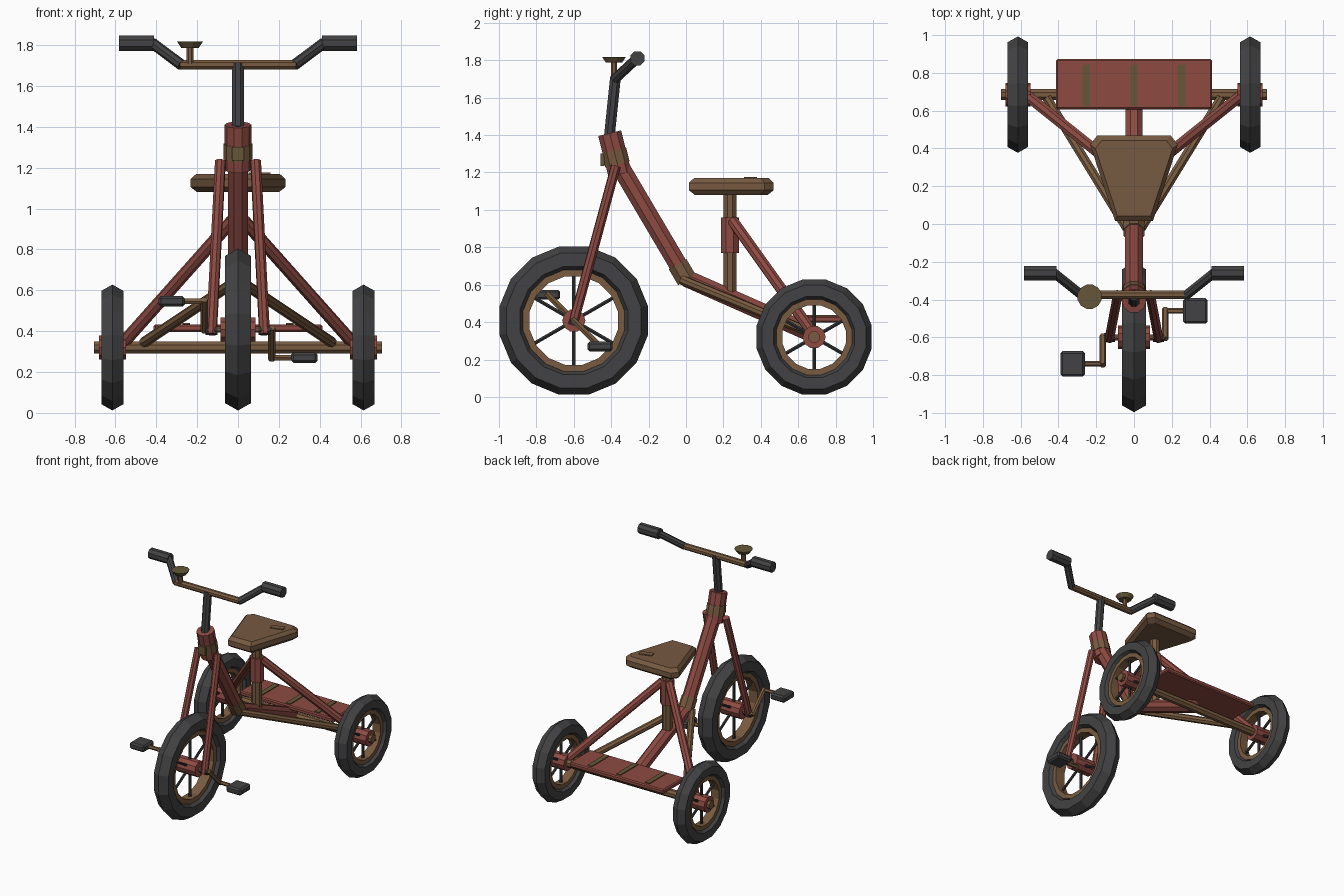
import bpy, bmesh, math
from mathutils import Vector, Matrix

old = bpy.data.objects.get("Cube")
if old:
    bpy.data.objects.remove(old, do_unlink=True)


def material(name, r, g, b):
    m = bpy.data.materials.new(name)
    m.use_nodes = True
    m.diffuse_color = (r, g, b, 1)
    m.node_tree.nodes["Principled BSDF"].inputs["Base Color"].default_value = (r, g, b, 1)
    return m


RED = material("faded_red", 0.27, 0.07, 0.055)
BROWN = material("rust_brown", 0.19, 0.105, 0.05)
LEATHER = material("seat_leather", 0.18, 0.1, 0.052)
BRASS = material("dull_brass", 0.13, 0.095, 0.04)
RUBBER = material("dark_rubber", 0.055, 0.055, 0.058)
STEEL = material("dark_steel", 0.035, 0.035, 0.038)


def finish(name, bm, mat):
    bmesh.ops.recalc_face_normals(bm, faces=bm.faces[:])
    me = bpy.data.meshes.new(name)
    bm.to_mesh(me)
    bm.free()
    me.materials.append(mat)
    ob = bpy.data.objects.new(name, me)
    bpy.context.collection.objects.link(ob)
    return ob


def tube(name, a, b, r, mat, r2=None, sides=8):
    """Capped tube from a to b."""
    a, b = Vector(a), Vector(b)
    d = b - a
    bm = bmesh.new()
    turn = d.to_track_quat('Z', 'Y').to_matrix().to_4x4()
    spin = Matrix.Rotation(math.pi / sides, 4, 'Z')
    bmesh.ops.create_cone(bm, cap_ends=True, segments=sides, radius1=r,
                          radius2=r if r2 is None else r2, depth=d.length,
                          matrix=Matrix.Translation((a + b) / 2) @ turn @ spin)
    return finish(name, bm, mat)


def box(name, centre, size, mat, bevel=0, angle=0):
    bm = bmesh.new()
    bmesh.ops.create_cube(bm, size=1, matrix=Matrix.Translation(centre)
                          @ Matrix.Rotation(angle, 4, 'Z') @ Matrix.Diagonal((*size, 1)))
    if bevel:
        bmesh.ops.bevel(bm, geom=bm.edges[:], offset=bevel, segments=1, affect='EDGES')
    return finish(name, bm, mat)


def ring(name, centre, profile, mat, sides=16):
    """Closed (x, radius) profile swept around the x axis."""
    bm = bmesh.new()
    loops = []
    for i in range(sides):
        t = 2 * math.pi * (i + 0.5) / sides
        loops.append([bm.verts.new(Vector(centre) + Vector((x, r * math.sin(t), r * math.cos(t))))
                      for x, r in profile])
    n = len(profile)
    for i in range(sides):
        p, q = loops[i], loops[(i + 1) % sides]
        for j in range(n):
            k = (j + 1) % n
            bm.faces.new((p[j], q[j], q[k], p[k]))
    return finish(name, bm, mat)


def wheel(name, centre, radius, thick, hub_half):
    c = Vector(centre)
    mid = radius - thick
    hexagon = [(thick * math.sin(k * math.pi / 3), mid + thick * math.cos(k * math.pi / 3))
               for k in range(6)]
    ring(name + "_tyre", c, hexagon, RUBBER)
    inner, outer = mid - thick - 0.017, mid - thick * 0.75
    w = thick * 0.55
    ring(name + "_rim", c, [(-w, inner), (w, inner), (w, outer), (-w, outer)], BROWN)
    hub = Vector((hub_half, 0, 0))
    tube(name + "_hub", c - hub, c + hub, 0.062, RED, sides=10)
    for k in range(6):
        t = k * math.pi / 3
        d = Vector((0, math.sin(t), math.cos(t)))
        tube(f"{name}_spoke_{k}", c + d * 0.04, c + d * (inner + 0.01), 0.011, STEEL, sides=6)


# Wheels and axles
FRONT = Vector((0, -0.6, 0.408))
wheel("front_wheel", FRONT, 0.404, 0.073, 0.085)
for side, s in (("left", 1), ("right", -1)):
    wheel("rear_" + side + "_wheel", (0.615 * s, 0.685, 0.32), 0.314, 0.062, 0.066)
tube("rear_axle", (-0.705, 0.685, 0.32), (0.705, 0.685, 0.32), 0.032, BROWN)
tube("front_axle", FRONT - Vector((0.165, 0, 0)), FRONT + Vector((0.165, 0, 0)), 0.017, BROWN)

# Main frame
elbow = (0, 0.0, 0.635)
tube("down_tube", (0, -0.345, 1.22), elbow, 0.053, RED)
tube("lower_tube", elbow, (0, 0.68, 0.335), 0.05, RED)
tube("frame_collar", (0, -0.045, 0.71), (0, 0.005, 0.625), 0.059, BROWN)

# Head tube with band and badge
head_top, head_low = Vector((0, -0.408, 1.41)), Vector((0, -0.353, 1.19))
tube("head_tube", head_low, head_top, 0.066, RED, sides=10)
tube("head_band", head_low.lerp(head_top, 0.24), head_low.lerp(head_top, 0.58), 0.07, BROWN, sides=10)
box("head_badge", (0, -0.447, 1.268), (0.06, 0.02, 0.065), BRASS)

# Steering stem, handlebar and bell
tube("stem", (0, -0.409, 1.4), (0, -0.377, 1.71), 0.031, RUBBER)
tube("handlebar", (-0.285, -0.375, 1.705), (0.285, -0.375, 1.705), 0.025, BROWN)
tube("bell_post", (-0.235, -0.385, 1.71), (-0.235, -0.385, 1.79), 0.018, BROWN)
tube("bell_dome", (-0.235, -0.385, 1.787), (-0.235, -0.385, 1.818), 0.045, BRASS, r2=0.066, sides=12)

# Seat post and sleeve
tube("seat_post", (0, 0.235, 0.54), (0, 0.235, 1.1), 0.037, BROWN)
tube("seat_sleeve", (0, 0.235, 0.77), (0, 0.235, 0.96), 0.052, RED)

# Mirrored parts: fork, braces, bar ends
for side, s in (("left", 1), ("right", -1)):
    tube(side + "_fork_leg", (0.086 * s, -0.375, 1.235), (0.13 * s, -0.605, 0.385), 0.027, RED)
    tube(side + "_fork_bolt", (0.1 * s, -0.6, 0.402), (0.158 * s, -0.6, 0.402), 0.024, STEEL, sides=6)
    tube(side + "_seat_brace", (0.03 * s, 0.25, 0.94), (0.56 * s, 0.675, 0.345), 0.031, RED)
    tube(side + "_lower_brace", (0.04 * s, -0.02, 0.625), (0.46 * s, 0.665, 0.345), 0.026, BROWN)
    tube(side + "_bar_bend", (0.275 * s, -0.378, 1.702), (0.42 * s, -0.262, 1.81), 0.027, RUBBER)
    tube(side + "_grip", (0.41 * s, -0.26, 1.81), (0.582 * s, -0.26, 1.81), 0.041, RUBBER)

# Cranks and pedals, half a turn apart
for side, s in (("left", 1), ("right", -1)):
    root = FRONT + Vector((0.165 * s, 0, 0))
    tip = root + Vector((0, 0.14 * s, -0.138 * s))
    reach = (tip - root) * 0.06
    tube(side + "_crank", root - reach, tip + reach, 0.018, BROWN, sides=6)
    tube(side + "_pedal_pin", tip, tip + Vector((0.12 * s, 0, 0)), 0.015, BROWN, sides=6)
    box(side + "_pedal", tip + Vector((0.16 * s, 0, 0)), (0.13, 0.135, 0.052), RUBBER, bevel=0.012)

# Rear deck and its strips
box("rear_deck", (0, 0.74, 0.415), (0.825, 0.265, 0.036), RED, bevel=0.008)
for i in (-1, 0, 1):
    box(f"deck_strip_{i + 2}", (0.253 * i, 0.735, 0.435), (0.038, 0.22, 0.008), BRASS)

# Seat: tapered outline stacked in bevelled layers
half = [(0.1, 0.015), (0.232, 0.42), (0.195, 0.468)]
outline = half + [(-x, y) for x, y in reversed(half)]
bm = bmesh.new()
layers = []
for z, f in ((1.08, 0.86), (1.105, 1), (1.145, 1), (1.17, 0.88)):
    layers.append([bm.verts.new((x * f, 0.25 + (y - 0.25) * f, z)) for x, y in outline])
bm.faces.new(layers[0])
bm.faces.new(layers[-1])
for low, high in zip(layers, layers[1:]):
    for i in range(len(outline)):
        j = (i + 1) % len(outline)
        bm.faces.new((low[i], low[j], high[j], high[i]))
finish("seat", bm, LEATHER)
box("seat_patch", (0.105, 0.345, 1.172), (0.1, 0.045, 0.009), LEATHER, angle=0.28)
